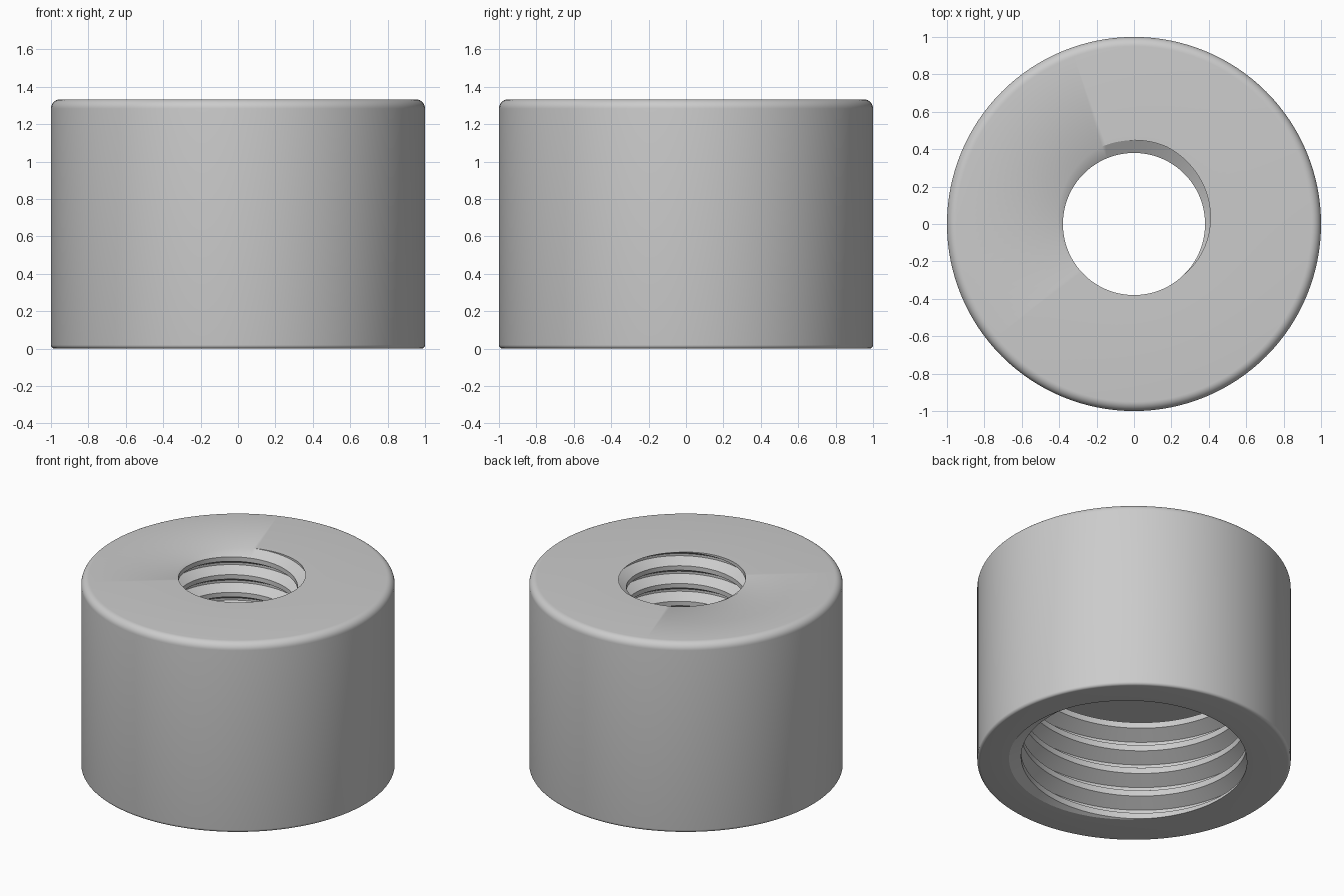
import bpy
import bmesh
from math import sin, cos, pi, floor, radians

cube = bpy.data.objects.get("Cube")
if cube:
    bpy.data.objects.remove(cube, do_unlink=True)

HEIGHT = 4 / 3
SHELF = 0.75          # where the wide bore steps down to the narrow one
COLUMNS = 128
# thread shape over one pitch: (fraction of pitch, fraction of depth)
THREAD = [(-1 / 16, 1), (1 / 16, 1), (3 / 8, 0), (5 / 8, 0), (15 / 16, 1)]


def thread_radius(z, turn, bore):
    """Radius of the internal thread at a height and angle."""
    f = (z - bore["root_z"]) / bore["pitch"] - (turn - bore["root_turn"]) + 1 / 16
    f = f - floor(f + 1e-7) - 1 / 16
    depth = 1
    for (a, da), (b, db) in zip(THREAD, THREAD[1:]):
        if a <= f <= b:
            depth = da + (db - da) * (f - a) / (b - a)
    return bore["minor"] + (bore["major"] - bore["minor"]) * depth


def thread_column(turn, bore):
    """Thread corners at one angle, from the upper end of the bore down."""
    low, high, pitch = bore["low"], bore["high"], bore["pitch"]
    first = floor((low - bore["root_z"]) / pitch) - 2
    last = first + int((high - low) / pitch) + 5
    heights = [low, high]
    for n in range(first, last + 1):
        for f, _ in THREAD[:-1]:
            z = bore["root_z"] + pitch * (n + f + turn - bore["root_turn"])
            heights.append(min(max(z, low), high))
    heights.sort(reverse=True)
    return [(thread_radius(z, turn, bore), z) for z in heights]


def fillet(radius, z_center, start, steps):
    """Quarter-round corner of the outer wall."""
    return [(1 - radius + radius * cos(start + pi / 2 * i / steps),
             z_center + radius * sin(start + pi / 2 * i / steps))
            for i in range(steps + 1)]


narrow = dict(low=SHELF, high=HEIGHT, pitch=0.125, minor=0.38, major=0.448,
              root_z=HEIGHT, root_turn=0.25)
wide = dict(low=0, high=SHELF, pitch=1 / 6, minor=0.72, major=0.81,
            root_z=0, root_turn=0)
outer = fillet(0.02, 0.02, -pi / 2, 5) + fillet(0.05, HEIGHT - 0.05, 0, 8)

# Sweep the closed cross-section around the axis
bm = bmesh.new()
rings = []
for j in range(COLUMNS + 1):
    turn = j / COLUMNS
    section = outer + thread_column(turn, narrow) + thread_column(turn, wide)
    a = 2 * pi * turn
    rings.append([bm.verts.new((r * cos(a), r * sin(a), z)) for r, z in section])

for here, after in zip(rings, rings[1:]):
    for k in range(len(here)):
        m = (k + 1) % len(here)
        quad = []
        for v in (here[k], after[k], after[m], here[m]):
            if not any((v.co - q.co).length < 1e-5 for q in quad):
                quad.append(v)
        if len(quad) > 2:
            bm.faces.new(quad)

bmesh.ops.remove_doubles(bm, verts=bm.verts, dist=1e-5)
bmesh.ops.delete(bm, geom=[v for v in bm.verts if not v.link_faces], context='VERTS')
bmesh.ops.recalc_face_normals(bm, faces=bm.faces)
mesh = bpy.data.meshes.new("threaded_collar")
bm.to_mesh(mesh)
bm.free()

collar = bpy.data.objects.new("threaded_collar", mesh)
bpy.context.collection.objects.link(collar)

# Plain grey finish
colour = (0.6, 0.6, 0.6, 1)
grey = bpy.data.materials.new("light_grey")
grey.use_nodes = True
grey.diffuse_color = colour
grey.node_tree.nodes["Principled BSDF"].inputs["Base Color"].default_value = colour
mesh.materials.append(grey)

# Smooth round walls, crisp thread edges
bpy.ops.object.select_all(action='DESELECT')
collar.select_set(True)
bpy.context.view_layer.objects.active = collar
bpy.ops.object.shade_smooth_by_angle(angle=radians(30))
